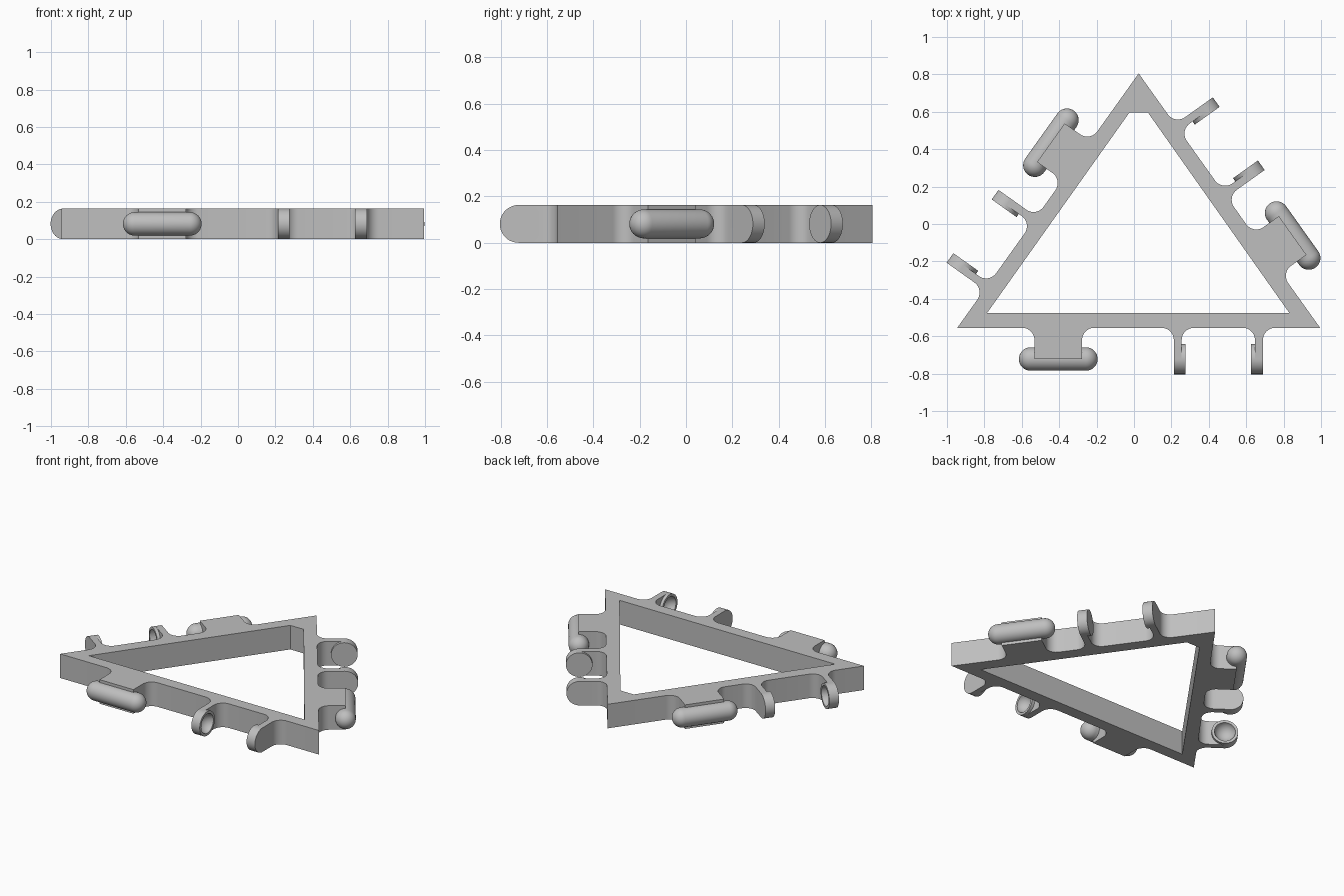
import bpy, bmesh, math
from mathutils import Vector, Matrix

if "Cube" in bpy.data.objects:
    bpy.data.objects.remove(bpy.data.objects["Cube"])

H = 0.163                 # frame height
MID = H / 2
FIL = 0.066               # fillet radius at the base of each lug
REACH = 0.167             # distance of pill and socket centres from the frame edge
BLOCK = 0.127             # half width of the pill block
NECK, PLATE = 0.042, 0.0625
PILL_R, PILL_HALF = 0.0625, 0.148

grey = bpy.data.materials.new("grey")
grey.diffuse_color = (0.52, 0.52, 0.52, 1)
grey.use_nodes = True
grey.node_tree.nodes["Principled BSDF"].inputs["Base Color"].default_value = grey.diffuse_color

corners = [Vector((-0.945, -0.555)), Vector((0.995, -0.555)), Vector((0.025, 0.805))]
inner = [(-0.785, -0.475), (0.83, -0.475), (0.075, 0.595), (-0.025, 0.595)]
# along each side: pill centre, outer face of first clip, outer face of second clip
stations = [(0.54, 1.158, 1.634), (0.487, 0.859, 1.336), (0.574, 0.942, 1.420)]


def finish(bm, name):
    me = bpy.data.meshes.new(name)
    bmesh.ops.recalc_face_normals(bm, faces=bm.faces)
    bm.to_mesh(me)
    bm.free()
    me.materials.append(grey)
    ob = bpy.data.objects.new(name, me)
    bpy.context.collection.objects.link(ob)
    return ob


def prism(points, name, z0=0.0, z1=H):
    bm = bmesh.new()
    face = bm.faces.new([bm.verts.new((p[0], p[1], z0)) for p in points])
    ext = bmesh.ops.extrude_face_region(bm, geom=[face])
    top = [g for g in ext["geom"] if isinstance(g, bmesh.types.BMVert)]
    bmesh.ops.translate(bm, verts=top, vec=(0, 0, z1 - z0))
    return finish(bm, name)


def lug(a, b):
    """Filleted tab from a to b along a side, as (along, outward) points."""
    arc = [math.radians(90 * i / 10) for i in range(11)]
    left = [(a - FIL + FIL * math.sin(t), FIL - FIL * math.cos(t)) for t in arc]
    right = [(b + FIL - FIL * math.sin(t), FIL - FIL * math.cos(t)) for t in reversed(arc)]
    return left + [(a, REACH), (b, REACH)] + right


def apply_boolean(target, tool, op):
    mod = target.modifiers.new(op, 'BOOLEAN')
    mod.operation, mod.object, mod.solver = op, tool, 'EXACT'
    bpy.context.view_layer.objects.active = target
    bpy.ops.object.modifier_apply(modifier=mod.name)
    bpy.data.objects.remove(tool)


def smooth(ob):
    bpy.ops.object.select_all(action='DESELECT')
    ob.select_set(True)
    bpy.context.view_layer.objects.active = ob
    bpy.ops.object.shade_smooth_by_angle(angle=math.radians(30))


def socket_disc(frame, along, sign):
    bm = bmesh.new()
    bmesh.ops.create_cone(bm, cap_ends=True, segments=48, radius1=MID, radius2=MID, depth=PLATE,
                          matrix=Matrix.Rotation(math.pi / 2, 4, 'Y'))
    bm.transform(frame @ Matrix.Translation((along + sign * PLATE / 2, REACH, MID)))
    return finish(bm, "socket_disc")


def socket_bowl(frame, along, sign):
    bm = bmesh.new()
    bmesh.ops.create_uvsphere(bm, u_segments=32, v_segments=16, radius=0.066)
    bm.transform(frame @ Matrix.Translation((along + sign * (PLATE + 0.011), REACH, MID)))
    return finish(bm, "socket_cutter")


def pill(frame, along, name):
    # half profile of a capsule spun around the side direction
    bm = bmesh.new()
    pts = []
    for side in (-1, 1):
        for i in range(11):
            t = math.radians(9 * i)
            t = t if side < 0 else math.pi / 2 - t
            pts.append((side * (PILL_HALF + PILL_R * math.cos(t)), PILL_R * math.sin(t), 0))
    vs = [bm.verts.new(p) for p in pts]
    es = [bm.edges.new(e) for e in zip(vs, vs[1:])]
    bmesh.ops.spin(bm, geom=vs + es, cent=(0, 0, 0), axis=(1, 0, 0), angle=2 * math.pi, steps=32)
    bmesh.ops.remove_doubles(bm, verts=bm.verts, dist=1e-5)
    bm.transform(frame @ Matrix.Translation((along, REACH, MID)))
    smooth(finish(bm, name))


# Frame outline with lugs, plus discs, bowls and pills per side
outline, discs, bowls = [], [], []
for i, (p, c1, c2) in enumerate(stations):
    start = corners[i]
    d = (corners[(i + 1) % 3] - start).normalized()
    n = Vector((d.y, -d.x))
    frame = Matrix(((d.x, n.x, 0, start.x), (d.y, n.y, 0, start.y), (0, 0, 1, 0), (0, 0, 0, 1)))
    path = [(0, 0)] + lug(p - BLOCK, p + BLOCK) + lug(c1, c1 + NECK) + lug(c2 - NECK, c2)
    outline += [start + d * u + n * v for u, v in path]
    for along, sign in ((c1, 1), (c2, -1)):
        discs.append(socket_disc(frame, along, sign))
        bowls.append(socket_bowl(frame, along, sign))
    pill(frame, p, "pill_%d" % (i + 1))

body = prism(outline, "triangle_frame")
apply_boolean(body, prism(inner, "opening_cutter", -0.1, H + 0.1), 'DIFFERENCE')
for disc in discs:
    apply_boolean(body, disc, 'UNION')
for bowl in bowls:
    apply_boolean(body, bowl, 'DIFFERENCE')
smooth(body)
